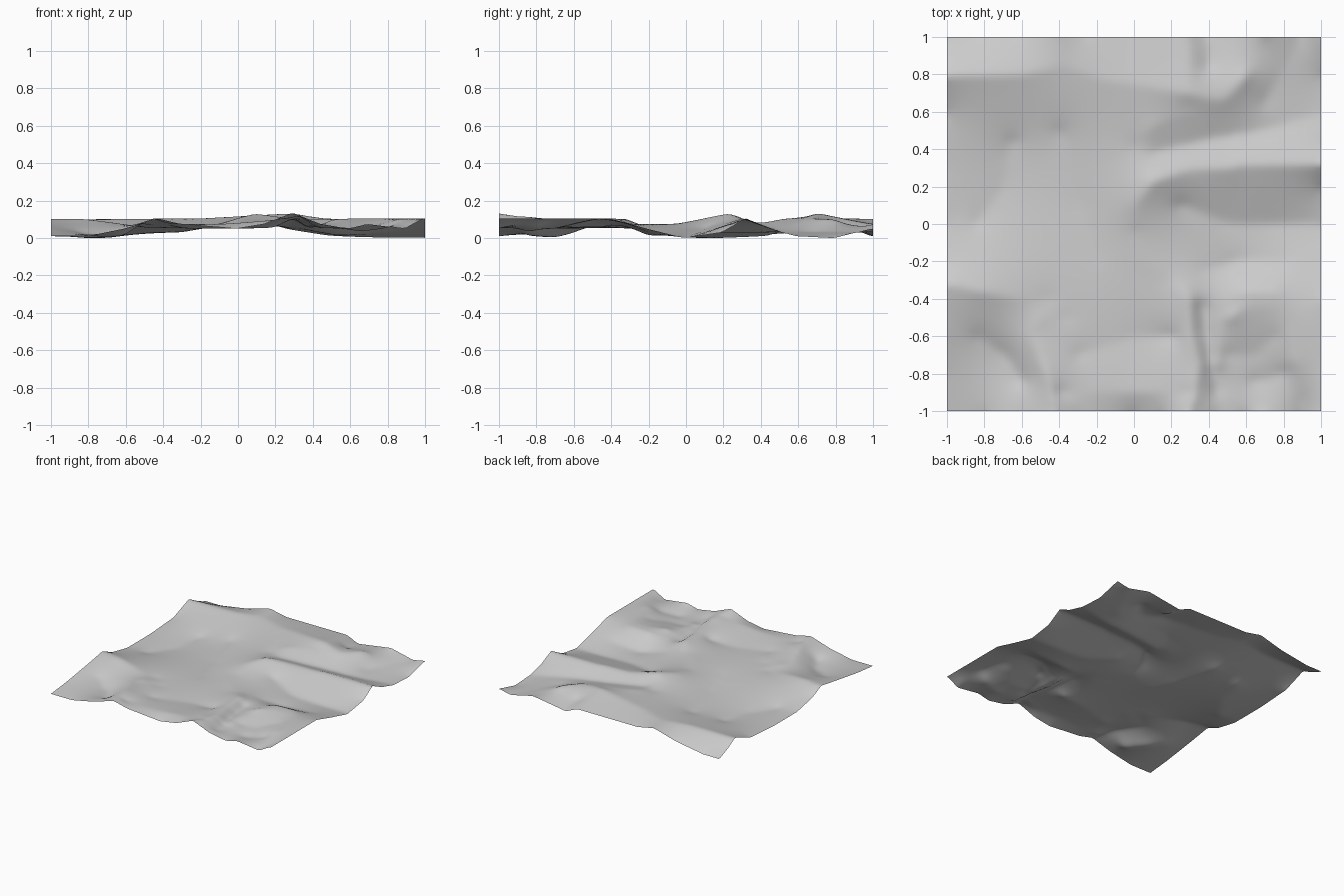
import bpy
import bmesh

CELLS = 100          # grid cells along each side
SWEEPS = 260         # relaxation passes
OVER_RELAX = 1.85

# Named ground levels
floor, dip, low, mid, high, crest, peak = .01, .02, .04, .06, .085, .115, .145

cube = bpy.data.objects.get("Cube")
if cube:
    bpy.data.objects.remove(cube, do_unlink=True)

# Border profiles: position along the side and ground level
front_border = [(-1, dip), (-.8, dip), (-.6, mid), (-.42, crest), (-.3, high), (0, mid),
                (.15, high), (.3, peak), (.45, high), (.6, mid), (.7, high), (.9, mid), (1, crest)]
back_border = [(-1, dip), (-.85, dip), (-.6, mid), (-.4, crest), (-.25, high), (.3, high),
               (.4, low), (.7, high), (.9, low), (1, mid)]
left_border = [(-1, dip), (-.8, low), (-.5, high), (-.32, crest), (-.2, mid), (0, dip),
               (.3, dip), (.6, low), (.8, crest), (.9, mid), (1, dip)]
right_border = [(-1, crest), (-.4, crest), (-.2, mid), (0, floor), (.2, low), (.33, crest),
                (.45, mid), (.6, dip), (.8, floor), (1, mid)]

# Crest lines on the left half
left_crests = [
    [(-1, -.32, crest), (-.8, -.36, crest), (-.6, -.4, high), (-.45, -.4, mid)],
    [(-.42, -1, crest), (-.46, -.8, crest), (-.55, -.6, high), (-.5, -.5, high), (-.35, -.5, mid)],
    [(-1, .8, crest), (-.8, .8, crest), (-.6, .8, crest), (-.4, .84, crest)],
    [(-.4, 1, crest), (-.4, .87, crest), (-.2, .78, crest), (.3, .7, peak)],
    [(-.4, -.9, high), (-.1, -.9, high), (.3, -.9, crest)],
]

# Crest lines on the right half
right_crests = [
    [(.3, .7, peak), (.3, .85, crest), (.3, 1, high)],
    [(.3, .7, peak), (.47, .66, crest), (.6, .8, crest)],
    [(0, .4, high), (.1, .53, crest), (.3, .62, crest)],
    [(0, -.05, high), (0, .1, crest), (.1, .23, peak), (.3, .3, crest), (1, .33, crest)],
    [(0, -.05, high), (.06, -.2, high), (.2, -.3, high), (.3, -.4, crest), (.3, -.6, crest),
     (.35, -.75, crest), (.3, -1, peak)],
    [(.43, -.75, high), (.45, -.5, high), (.6, -.35, crest), (.75, -.35, crest),
     (.83, -.5, crest), (.87, -.75, crest), (.9, -1, mid)],
    [(.5, -.5, crest), (.6, -.43, crest), (.75, -.44, crest)],
]

# Hollow lines between the crests
hollows = [
    [(-.85, 0, floor), (-.7, .2, floor), (-.65, .45, dip)],
    [(-.4, .5, low), (-.3, .1, low), (-.2, -.2, mid)],
    [(-.85, -.6, low), (-.7, -.7, floor), (-.6, -.85, dip)],
    [(-.3, -.7, mid), (0, -.6, mid), (.2, -.6, mid)],
    [(.25, .1, mid), (.5, 0, dip), (.75, 0, floor), (1, 0, floor)],
    [(.35, -.25, mid), (.55, -.2, dip), (.8, -.2, low)],
    [(.37, -.45, mid), (.4, -.65, mid), (.45, -.9, mid)],
    [(.1, .38, high), (.4, .45, mid), (.7, .5, low), (1, .6, dip)],
    [(.4, 1, low), (.4, .85, mid)],
    [(.7, .65, low), (.8, .8, low), (.9, 1, low)],
    [(.5, -.7, mid), (.65, -.7, mid), (.75, -.6, high)],
    [(.65, -.85, low), (.8, -.8, mid)],
]


def cell(v):
    """Grid index of a position along one side."""
    return min(CELLS, max(0, round((v + 1) * CELLS / 2)))


height = [[mid for i in range(CELLS + 1)] for j in range(CELLS + 1)]
pinned = set()


def draw(line):
    """Pin the heights of the grid along a polyline."""
    for start, end in zip(line, line[1:]):
        for step in range(CELLS + 1):
            x, y, z = (a + (b - a) * step / CELLS for a, b in zip(start, end))
            i, j = cell(x), cell(y)
            height[j][i] = z
            pinned.add((j, i))


def neighbour_mean(j, i):
    return (height[j - 1][i] + height[j + 1][i] + height[j][i - 1] + height[j][i + 1]) / 4


for line in left_crests + right_crests + hollows:
    draw(line)
draw([(x, -1, z) for x, z in front_border])
draw([(x, 1, z) for x, z in back_border])
draw([(-1, y, z) for y, z in left_border])
draw([(1, y, z) for y, z in right_border])

# Relax the open ground between the pinned lines
inner = [(j, i) for j in range(1, CELLS) for i in range(1, CELLS)]
open_ground = [spot for spot in inner if spot not in pinned]
for sweep in range(SWEEPS):
    for j, i in open_ground:
        height[j][i] += OVER_RELAX * (neighbour_mean(j, i) - height[j][i])

# Round the creases a little
for sweep in range(4):
    rounded = [row[:] for row in height]
    for j, i in inner:
        rounded[j][i] = (height[j][i] + neighbour_mean(j, i)) / 2
    height = rounded

# Ground sheet, resting on its lowest point
lowest = min(min(row) for row in height)
bm = bmesh.new()
bmesh.ops.create_grid(bm, x_segments=CELLS, y_segments=CELLS, size=1)
for vert in bm.verts:
    vert.co.z = height[cell(vert.co.y)][cell(vert.co.x)] - lowest
for face in bm.faces:
    face.smooth = True
mesh = bpy.data.meshes.new("terrain_sheet")
bm.to_mesh(mesh)
bm.free()
terrain = bpy.data.objects.new("terrain_sheet", mesh)
bpy.context.collection.objects.link(terrain)

# Pale grey ground colour
colour = (.6, .6, .6, 1)
grey = bpy.data.materials.new("pale_grey")
grey.use_nodes = True
grey.diffuse_color = colour
grey.node_tree.nodes["Principled BSDF"].inputs["Base Color"].default_value = colour
mesh.materials.append(grey)
